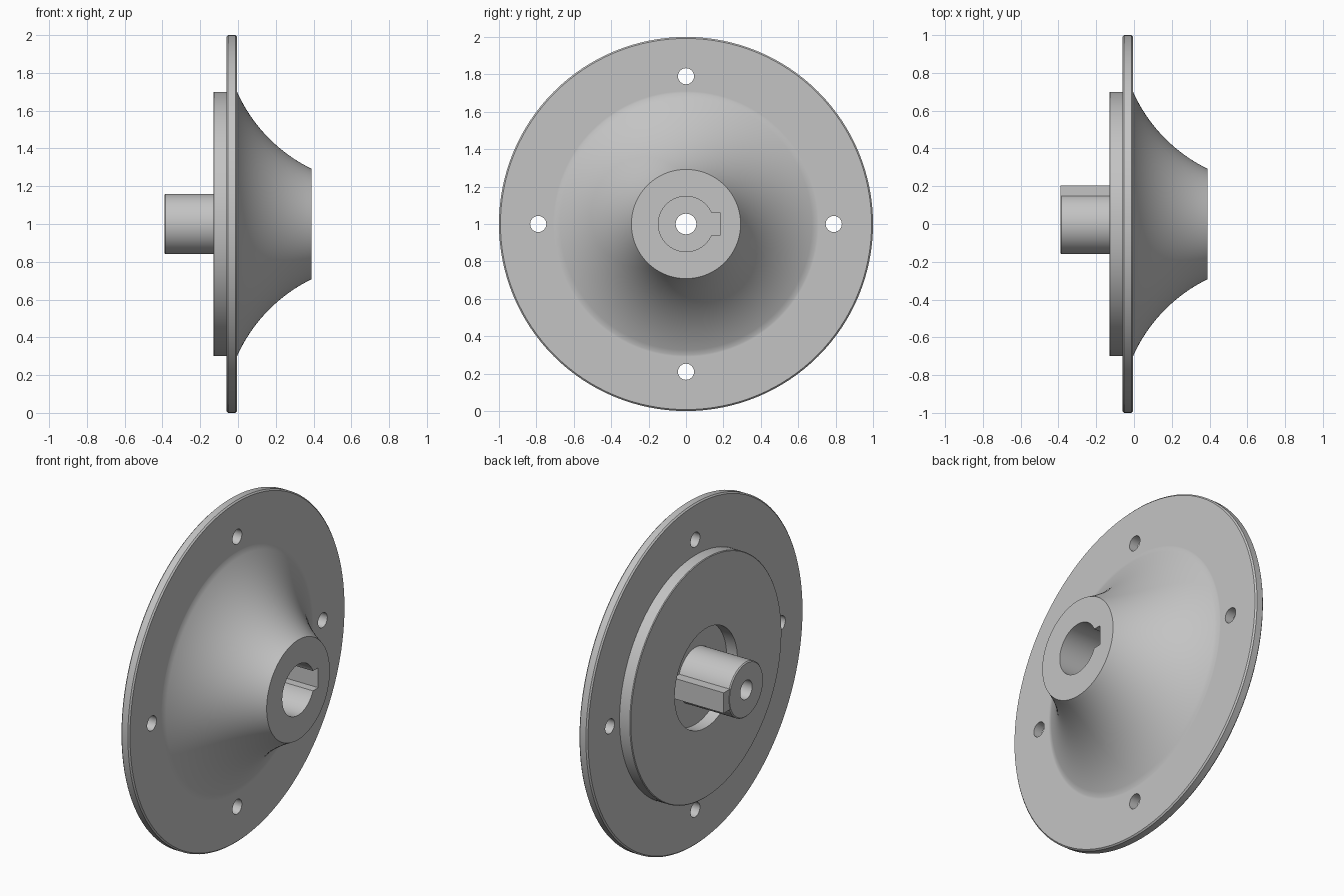
import bpy, bmesh, math
from mathutils import Matrix, Vector

if "Cube" in bpy.data.objects:
    bpy.data.objects.remove(bpy.data.objects["Cube"])

CENTRE_Z = 1.0
SEGMENTS = 128

steel = bpy.data.materials.new("plain grey steel")
steel.diffuse_color = (0.55, 0.55, 0.55, 1)
steel.use_nodes = True
steel.node_tree.nodes["Principled BSDF"].inputs["Base Color"].default_value = steel.diffuse_color


def make_object(name, bm):
    bmesh.ops.recalc_face_normals(bm, faces=bm.faces[:])
    mesh = bpy.data.meshes.new(name)
    bm.to_mesh(mesh)
    bm.free()
    mesh.materials.append(steel)
    obj = bpy.data.objects.new(name, mesh)
    bpy.context.collection.objects.link(obj)
    return obj


def revolve(name, profile):
    """Closed (x, radius) profile turned around the x axis."""
    bm = bmesh.new()
    rings = []
    for i in range(SEGMENTS):
        a = 2 * math.pi * i / SEGMENTS
        rings.append([bm.verts.new((x, r * math.cos(a), CENTRE_Z + r * math.sin(a)))
                      for x, r in profile])
    n = len(profile)
    for i in range(SEGMENTS):
        a, b = rings[i], rings[(i + 1) % SEGMENTS]
        for j in range(n):
            k = (j + 1) % n
            bm.faces.new((a[j], a[k], b[k], b[j]))
    return make_object(name, bm)


def box(name, x0, x1, y0, y1, half_z):
    bm = bmesh.new()
    bmesh.ops.create_cube(bm, size=1)
    for v in bm.verts:
        v.co = Vector((x0 + (v.co.x + 0.5) * (x1 - x0),
                       y0 + (v.co.y + 0.5) * (y1 - y0),
                       CENTRE_Z + v.co.z * 2 * half_z))
    return make_object(name, bm)


def combine(target, tool, operation):
    mod = target.modifiers.new(operation.lower(), 'BOOLEAN')
    mod.operation, mod.solver, mod.object = operation, 'EXACT', tool
    bpy.context.view_layer.objects.active = target
    bpy.ops.object.modifier_apply(modifier=mod.name)
    bpy.data.objects.remove(tool, do_unlink=True)


# Concave hub flare: circular arc from the flange to the hub end
start, end, half_turn = Vector((-0.005, 0.70)), Vector((0.39, 0.292)), math.radians(20)
chord = end - start
radius = chord.length / 2 / math.sin(half_turn)
outward = Vector((-chord.y, chord.x)).normalized()
centre = (start + end) / 2 + outward * radius * math.cos(half_turn)
mid_angle = math.atan2(-outward.y, -outward.x)
STEPS = 20
flare = []
for i in range(STEPS + 1):
    a = mid_angle + half_turn * (2 * i / STEPS - 1)
    flare.append((centre.x + radius * math.cos(a), centre.y + radius * math.sin(a)))

# Shaft, recess, locating step, flange, flare and blind bore in one turned profile
profile = [(-0.39, 0.055), (-0.39, 0.154), (-0.384, 0.16), (-0.06, 0.16),
           (-0.06, 0.29), (-0.13, 0.29), (-0.13, 0.696), (-0.126, 0.70),
           (-0.06, 0.70), (-0.06, 0.992), (-0.052, 1.0), (-0.013, 1.0),
           (-0.005, 0.992), (-0.005, 0.71)]
profile += flare
profile += [(0.39, 0.148), (0.05, 0.148), (0.05, 0.055)]
flange = revolve("coupling_flange", profile)

# Raised key on the shaft, and the matching keyway in the bore
combine(flange, box("shaft_key", -0.388, -0.05, 0.10, 0.205, 0.06), 'UNION')
combine(flange, box("keyway_cutter", 0.05, 0.45, 0.10, 0.185, 0.058), 'DIFFERENCE')

# Four bolt holes
bm = bmesh.new()
for i in range(4):
    a = i * math.pi / 2
    place = (Matrix.Translation((-0.03, 0.79 * math.cos(a), CENTRE_Z + 0.79 * math.sin(a)))
             @ Matrix.Rotation(math.pi / 2, 4, 'Y'))
    bmesh.ops.create_cone(bm, cap_ends=True, segments=32, radius1=0.043,
                          radius2=0.043, depth=0.2, matrix=place)
combine(flange, make_object("bolt_hole_cutter", bm), 'DIFFERENCE')

# Smooth turned surfaces with crisp edges
bpy.ops.object.select_all(action='DESELECT')
flange.select_set(True)
bpy.context.view_layer.objects.active = flange
bpy.ops.object.shade_smooth_by_angle(angle=math.radians(30))
